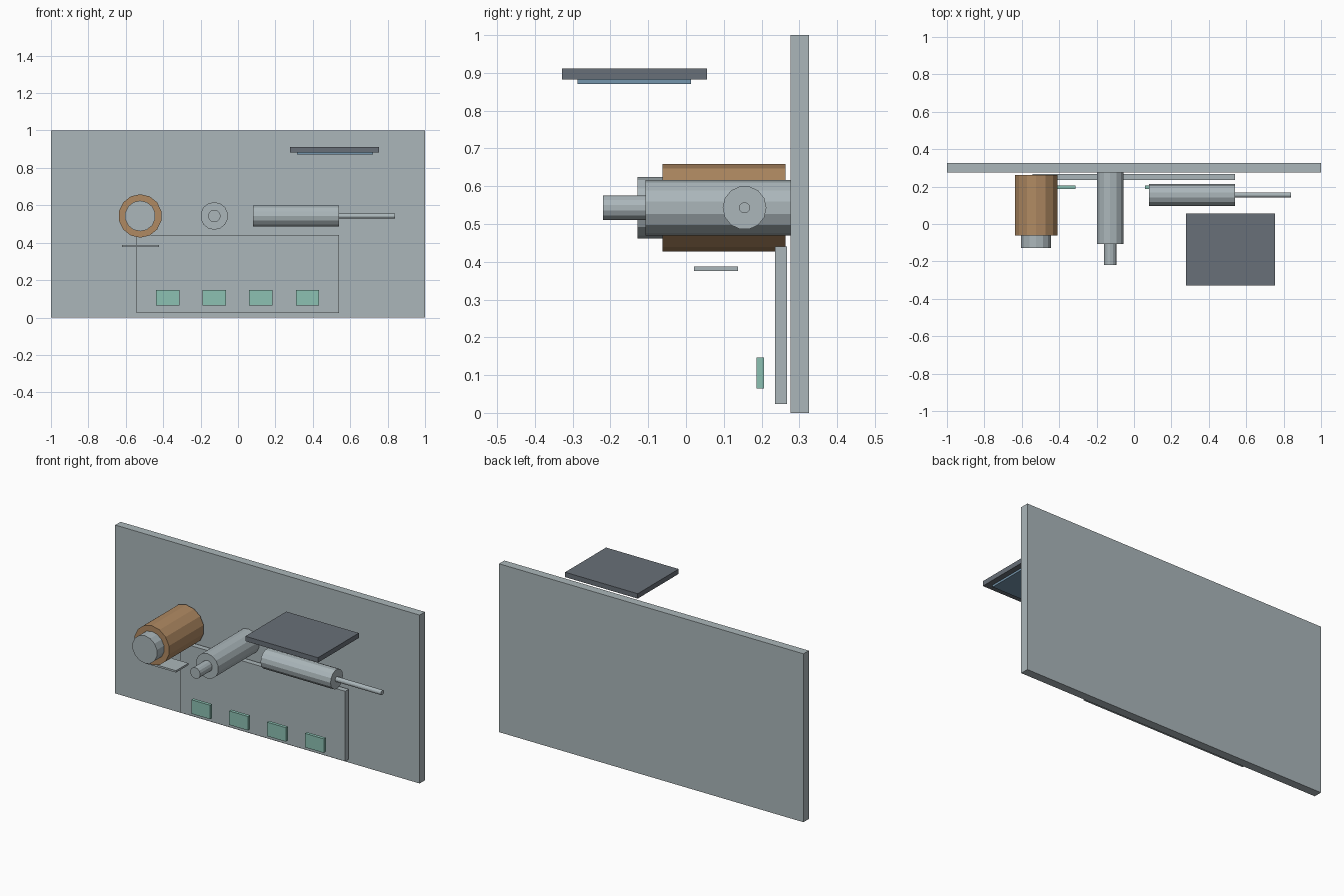
import bpy, math
from mathutils import Matrix

if "Cube" in bpy.data.objects:
    bpy.data.objects.remove(bpy.data.objects["Cube"])


def material(name, rgb):
    """Flat colour given as display values, stored as linear."""
    m = bpy.data.materials.new(name)
    lin = [c / 12.92 if c <= 0.04045 else ((c + 0.055) / 1.055) ** 2.4 for c in rgb]
    m.diffuse_color = (*lin, 1)
    m.use_nodes = True
    m.node_tree.nodes["Principled BSDF"].inputs["Base Color"].default_value = m.diffuse_color
    return m


STEEL = material("light_steel", (0.67, 0.715, 0.73))
COPPER = material("copper_brown", (0.69, 0.54, 0.385))
DARK = material("dark_grey", (0.41, 0.44, 0.47))
GREEN = material("pale_green", (0.55, 0.755, 0.70))
BLUE = material("glass_blue", (0.46, 0.59, 0.68))


def box(name, x, y, z, mat):
    """Box from (min, max) pairs on each axis."""
    bpy.ops.mesh.primitive_cube_add(size=1)
    ob = bpy.context.object
    ob.name = name
    ob.data.transform(Matrix.Translation([(a + b) / 2 for a, b in (x, y, z)])
                      @ Matrix.Diagonal((x[1] - x[0], y[1] - y[0], z[1] - z[0], 1)))
    ob.data.materials.append(mat)
    return ob


def rod(name, axis, span, centre, radius, mat, sides=14):
    """Faceted cylinder along x or y; centre is (other horizontal axis, z)."""
    bpy.ops.mesh.primitive_cylinder_add(vertices=sides, radius=radius, depth=span[1] - span[0])
    ob = bpy.context.object
    ob.name = name
    mid = (span[0] + span[1]) / 2
    if axis == 'x':
        turn, loc = Matrix.Rotation(math.pi / 2, 4, 'Y'), (mid, *centre)
    else:
        turn, loc = Matrix.Rotation(math.pi / 2, 4, 'X'), (centre[0], mid, centre[1])
    ob.data.transform(Matrix.Translation(loc) @ turn)
    ob.data.materials.append(mat)
    return ob


# Upright panels
box("back_panel", (-1, 1), (0.276, 0.326), (0, 1), STEEL)
box("inner_plate", (-0.543, 0.54), (0.235, 0.268), (0.024, 0.44), STEEL)

# Row of buttons
for i in range(4):
    cx = -0.376 + i * 0.249
    box(f"button_{i + 1}", (cx - 0.062, cx + 0.062), (0.187, 0.206), (0.064, 0.147), GREEN)

# Wound coil with its core, and the small shelf beneath
AXIS_Z = 0.543
rod("coil", 'y', (-0.062, 0.263), (-0.523, AXIS_Z), 0.116, COPPER)
rod("coil_core", 'y', (-0.128, 0.262), (-0.523, AXIS_Z), 0.082, STEEL)
box("coil_shelf", (-0.62, -0.422), (0.021, 0.138), (0.376, 0.387), STEEL)

# Forward-facing plunger
rod("plunger_body", 'y', (-0.107, 0.276), (-0.127, AXIS_Z), 0.074, STEEL)
rod("plunger_shaft", 'y', (-0.22, -0.10), (-0.127, AXIS_Z), 0.033, STEEL)

# Sideways cylinder and its thin rod
rod("side_cylinder", 'x', (0.08, 0.54), (0.155, AXIS_Z), 0.058, STEEL)
rod("side_rod", 'x', (0.53, 0.84), (0.155, AXIS_Z), 0.0145, STEEL)

# Overhead hood with a glass pane under it
box("hood", (0.278, 0.755), (-0.328, 0.056), (0.883, 0.912), DARK)
box("hood_glass", (0.315, 0.722), (-0.287, 0.013), (0.871, 0.883), BLUE)
